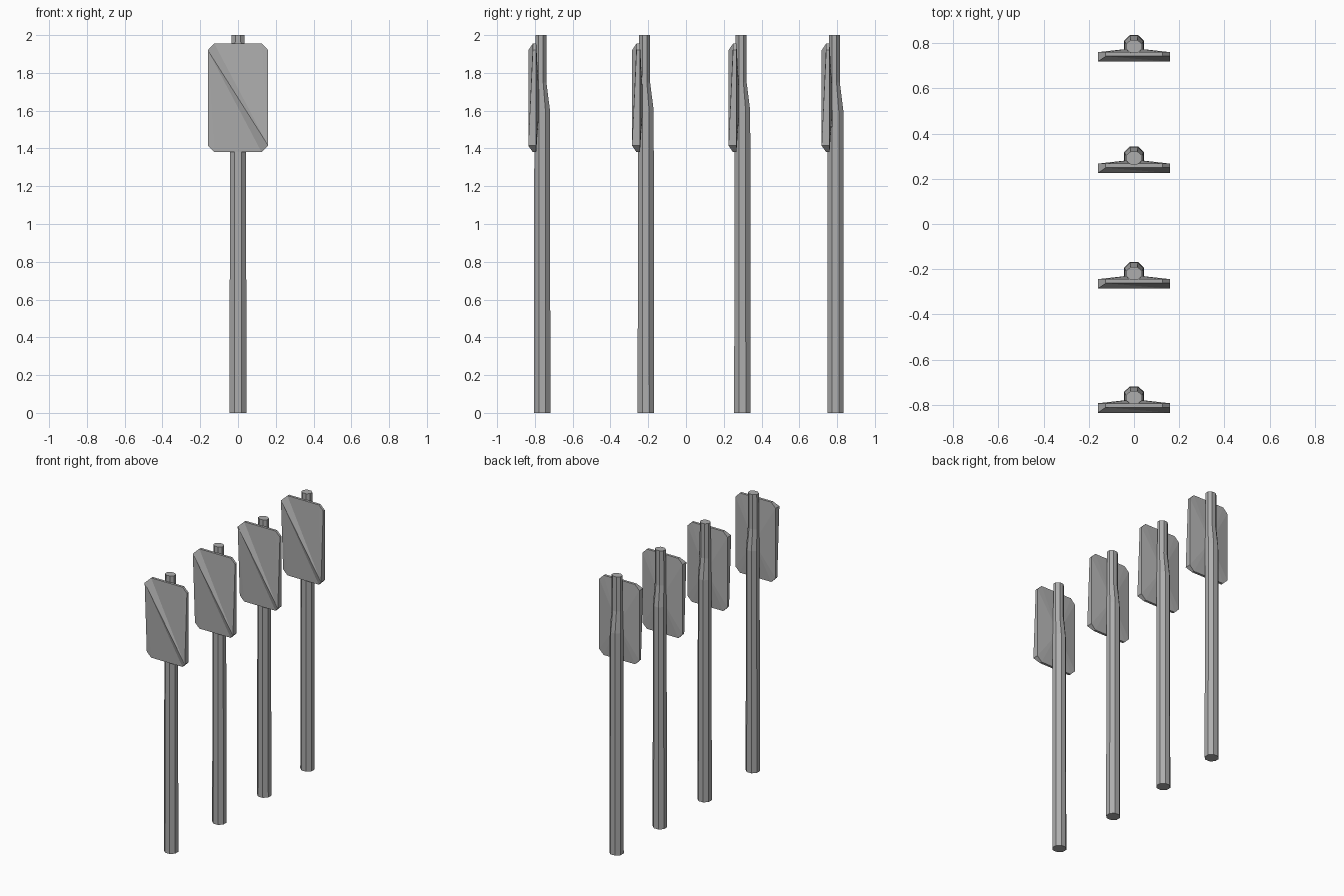
import bpy, bmesh, math

cube = bpy.data.objects.get("Cube")
if cube:
    bpy.data.objects.remove(cube)

grey = bpy.data.materials.new("plain_grey")
grey.use_nodes = True
colour = (0.42, 0.42, 0.42, 1)
grey.diffuse_color = colour
grey.node_tree.nodes["Principled BSDF"].inputs["Base Color"].default_value = colour


def finish(name, bm, y):
    bmesh.ops.recalc_face_normals(bm, faces=bm.faces)
    mesh = bpy.data.meshes.new(name)
    bm.to_mesh(mesh)
    bm.free()
    mesh.materials.append(grey)
    obj = bpy.data.objects.new(name, mesh)
    obj.location.y = y
    bpy.context.collection.objects.link(obj)


def make_post(name, y):
    """Eight-sided post, cut back and narrowed near the top."""
    bm = bmesh.new()
    rings = []
    # height, half width, front, back
    for z, half, front, back in [(0, .045, .03, .117), (1.6, .042, .032, .115),
                                 (1.75, .036, .037, .096), (2, .035, .038, .096)]:
        ring = []
        for i in range(8):
            a = math.tau * (i + .5) / 8
            k = 1 / math.cos(math.pi / 8)
            ring.append(bm.verts.new((half * k * math.cos(a),
                                      (front + back) / 2 + (back - front) / 2 * k * math.sin(a), z)))
        rings.append(ring)
    for low, high in zip(rings, rings[1:]):
        for i in range(8):
            j = (i + 1) % 8
            bm.faces.new((low[i], low[j], high[j], high[i]))
    bm.faces.new(rings[0])
    bm.faces.new(rings[-1])
    finish(name, bm, y)


def make_plate(name, y):
    """Clipped-corner plate with a raised diagonal fold on its front."""
    w, c, low, high, back = .16, .035, 1.38, 1.955, .042
    outline = [(-w, high - c), (c - w, high), (w - c, high), (w, high - c),
               (w, low + c), (w - c, low), (c - w, low), (-w, low + c)]
    bm = bmesh.new()
    # the fold runs between outline corners 0 and 4
    front = [bm.verts.new((x, 0 if i in (0, 4) else .024, z)) for i, (x, z) in enumerate(outline)]
    rear = [bm.verts.new((x, back, z)) for x, z in outline]
    for face in [(0, 1, 4), (1, 2, 4), (2, 3, 4), (0, 4, 5), (0, 5, 6), (0, 6, 7)]:
        bm.faces.new([front[i] for i in face])
    for i in range(8):
        j = (i + 1) % 8
        bm.faces.new((front[i], front[j], rear[j], rear[i]))
    # rear face, with a shallow brace spreading from the post to the lower corners
    peak = bm.verts.new((0, back + .018, 1.64))
    for i in range(8):
        bm.faces.new((rear[i], rear[(i + 1) % 8], peak))
    finish(name, bm, y)


for n, y in enumerate((-.835, -.286, .225, .718), 1):
    make_post(f"post_{n}", y)
    make_plate(f"sign_plate_{n}", y)
